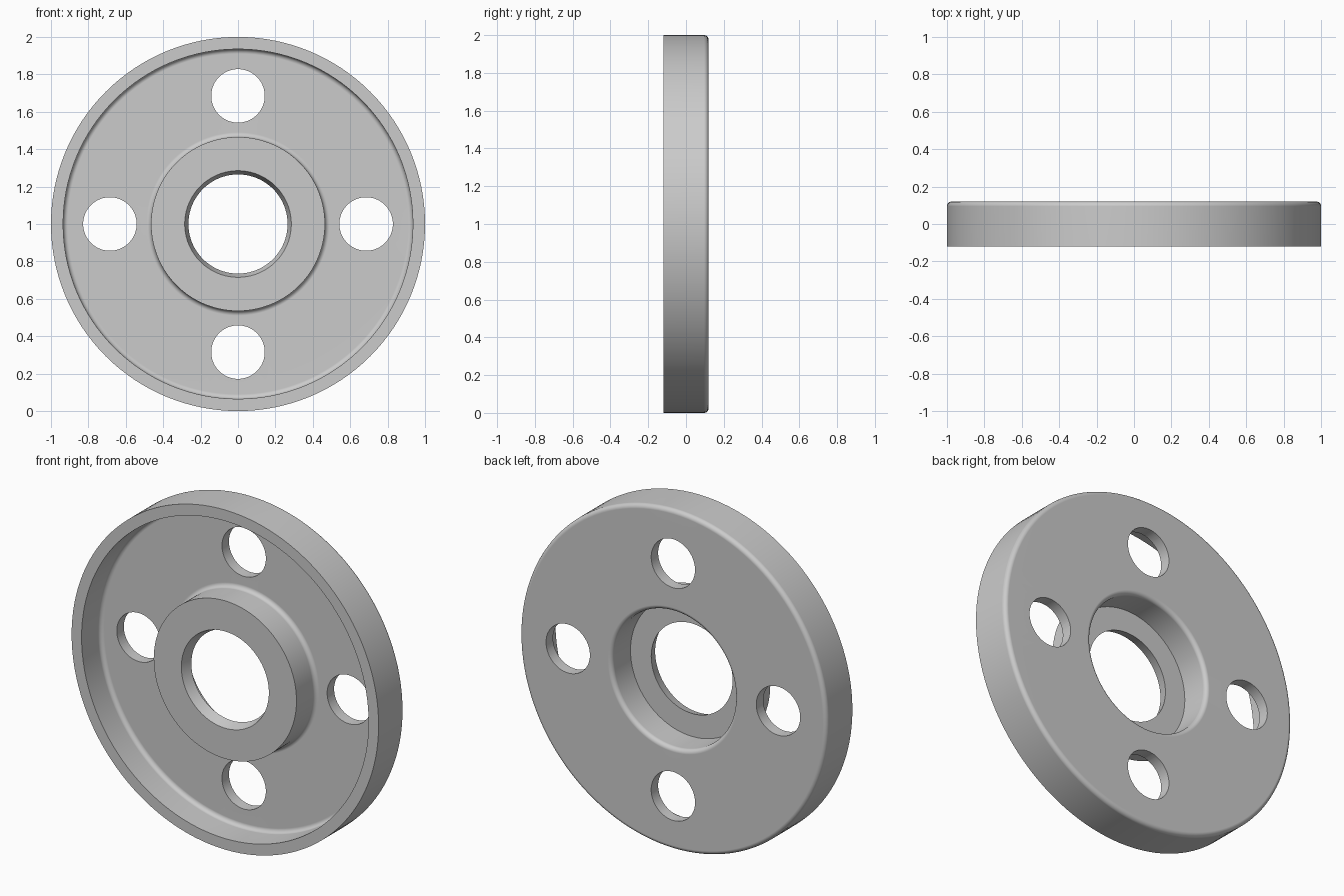
import bpy, bmesh, math
from mathutils import Vector, Matrix

cube = bpy.data.objects.get("Cube")
if cube:
    bpy.data.objects.remove(cube, do_unlink=True)

FRONT, BACK = -0.12, 0.12
SHEET = 0.065
FLOOR = BACK - SHEET
SEGMENTS = 128
FILLET = 0.025

# Plain grey metal
grey = bpy.data.materials.new("grey_metal")
grey.use_nodes = True
colour = (0.6, 0.6, 0.6, 1)
grey.diffuse_color = colour
grey.node_tree.nodes["Principled BSDF"].inputs["Base Color"].default_value = colour


def rounded(r, y, dr, dy, start_on_wall, steps=6):
    """Quarter-round corner at (r, y); dr and dy point towards the arc centre."""
    points = []
    for i in range(steps + 1):
        a = math.pi / 2 * i / steps
        points.append((r + dr * FILLET * (1 - math.cos(a)),
                       y + dy * FILLET * (1 - math.sin(a))))
    return points if start_on_wall else points[::-1]


def make_object(name, bm):
    mesh = bpy.data.meshes.new(name)
    bm.to_mesh(mesh)
    bm.free()
    obj = bpy.data.objects.new(name, mesh)
    bpy.context.collection.objects.link(obj)
    obj.location.z = 1
    mesh.materials.append(grey)
    return obj


# Pressed dish section: rim, floor, raised hub and tapered bore
profile = [(1, FRONT)]
profile += rounded(1, BACK, -1, -1, True)
profile += rounded(0.40, BACK, 1, -1, False)
profile += [(0.40, FRONT + SHEET), (0.265, FRONT + SHEET), (0.285, FRONT), (0.465, FRONT)]
profile += rounded(0.465, FLOOR, 1, -1, True)
profile += rounded(0.935, FLOOR, -1, -1, False)
profile += [(0.935, FRONT)]

bm = bmesh.new()
verts = [bm.verts.new((r, y, 0)) for r, y in profile]
edges = [bm.edges.new((verts[i - 1], verts[i])) for i in range(len(verts))]
bmesh.ops.spin(bm, geom=verts + edges, cent=(0, 0, 0), axis=(0, 1, 0),
               angle=math.tau, steps=SEGMENTS, use_duplicate=False)
bmesh.ops.remove_doubles(bm, verts=bm.verts, dist=0.0005)
bmesh.ops.recalc_face_normals(bm, faces=bm.faces)
flange = make_object("flange_plate", bm)

# Four bolt holes through the floor
bm = bmesh.new()
for i in range(4):
    a = i * math.pi / 2
    centre = Vector((0.685 * math.cos(a), BACK, 0.685 * math.sin(a)))
    bmesh.ops.create_cone(bm, cap_ends=True, segments=64, radius1=0.143, radius2=0.143,
                          depth=0.3, matrix=Matrix.Translation(centre)
                          @ Matrix.Rotation(math.pi / 2, 4, 'X'))
cutter = make_object("bolt_hole_cutter", bm)
cutter.hide_render = True

bpy.context.view_layer.objects.active = flange
flange.select_set(True)
cut = flange.modifiers.new("bolt_holes", 'BOOLEAN')
cut.operation = 'DIFFERENCE'
cut.solver = 'EXACT'
cut.object = cutter
bpy.ops.object.modifier_apply(modifier=cut.name)
bpy.data.objects.remove(cutter, do_unlink=True)

# Smooth curved walls, crisp edges and flat faces
bpy.ops.object.shade_smooth_by_angle(angle=math.radians(30))
weighted = flange.modifiers.new("flat_face_normals", 'WEIGHTED_NORMAL')
weighted.keep_sharp = True
